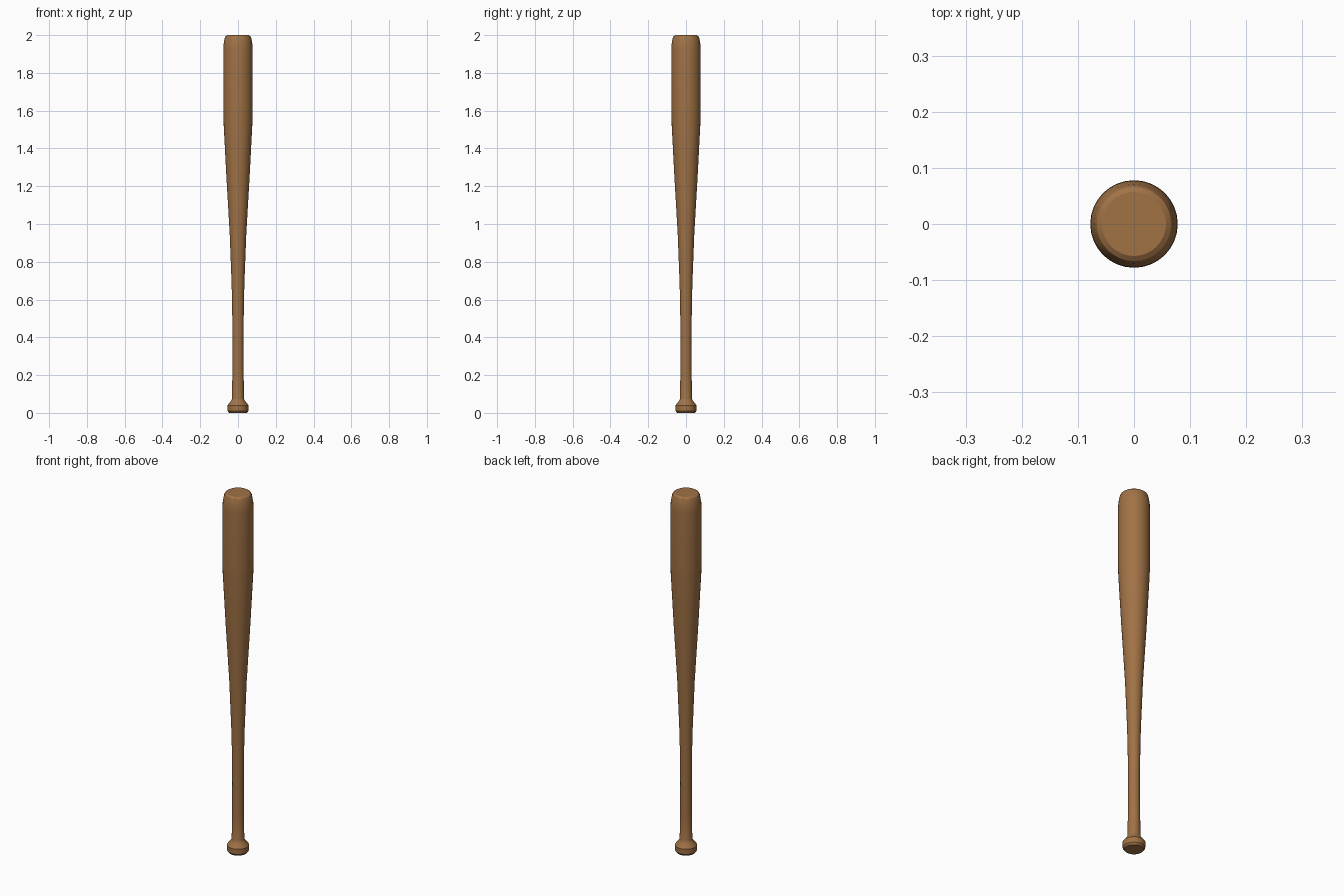
import bpy
import bmesh
import math

cube = bpy.data.objects.get("Cube")
if cube:
    bpy.data.objects.remove(cube, do_unlink=True)

SEGMENTS = 32


def make_material(name, color):
    mat = bpy.data.materials.new(name)
    mat.use_nodes = True
    mat.diffuse_color = color
    mat.node_tree.nodes["Principled BSDF"].inputs["Base Color"].default_value = color
    return mat


def lathe(name, profile, mat):
    """Revolve (radius, height) points around z and cap both ends."""
    bm = bmesh.new()
    rings = []
    for radius, z in profile:
        angles = [math.tau * i / SEGMENTS for i in range(SEGMENTS)]
        rings.append([bm.verts.new((radius * math.cos(a), radius * math.sin(a), z))
                      for a in angles])
    for low, high in zip(rings, rings[1:]):
        for i in range(SEGMENTS):
            j = (i + 1) % SEGMENTS
            bm.faces.new((low[i], low[j], high[j], high[i]))
    bm.faces.new(rings[0][::-1])
    bm.faces.new(rings[-1])
    mesh = bpy.data.meshes.new(name)
    bm.to_mesh(mesh)
    bm.free()
    mesh.materials.append(mat)
    obj = bpy.data.objects.new(name, mesh)
    bpy.context.collection.objects.link(obj)
    bpy.ops.object.select_all(action="DESELECT")
    obj.select_set(True)
    bpy.context.view_layer.objects.active = obj
    bpy.ops.object.shade_smooth_by_angle(angle=math.radians(30))
    return obj


wood = make_material("warm_wood", (0.352, 0.168, 0.06, 1))

# Knob, handle, taper, barrel and rounded tip as one turned piece
knob = [(0.047, 0), (0.055, 0.01), (0.056, 0.04), (0.035, 0.066)]
handle = [(0.032, 0.075), (0.03, 0.2), (0.029, 0.38), (0.031, 0.57)]
taper = [(0.034, 0.69), (0.044, 0.95), (0.062, 1.26), (0.077, 1.55)]
barrel = [(0.078, 1.6), (0.078, 1.92)]
tip = [(0.077, 1.945), (0.071, 1.982), (0.066, 1.994), (0.057, 2)]
lathe("bat", knob + handle + taper + barrel + tip, wood)
